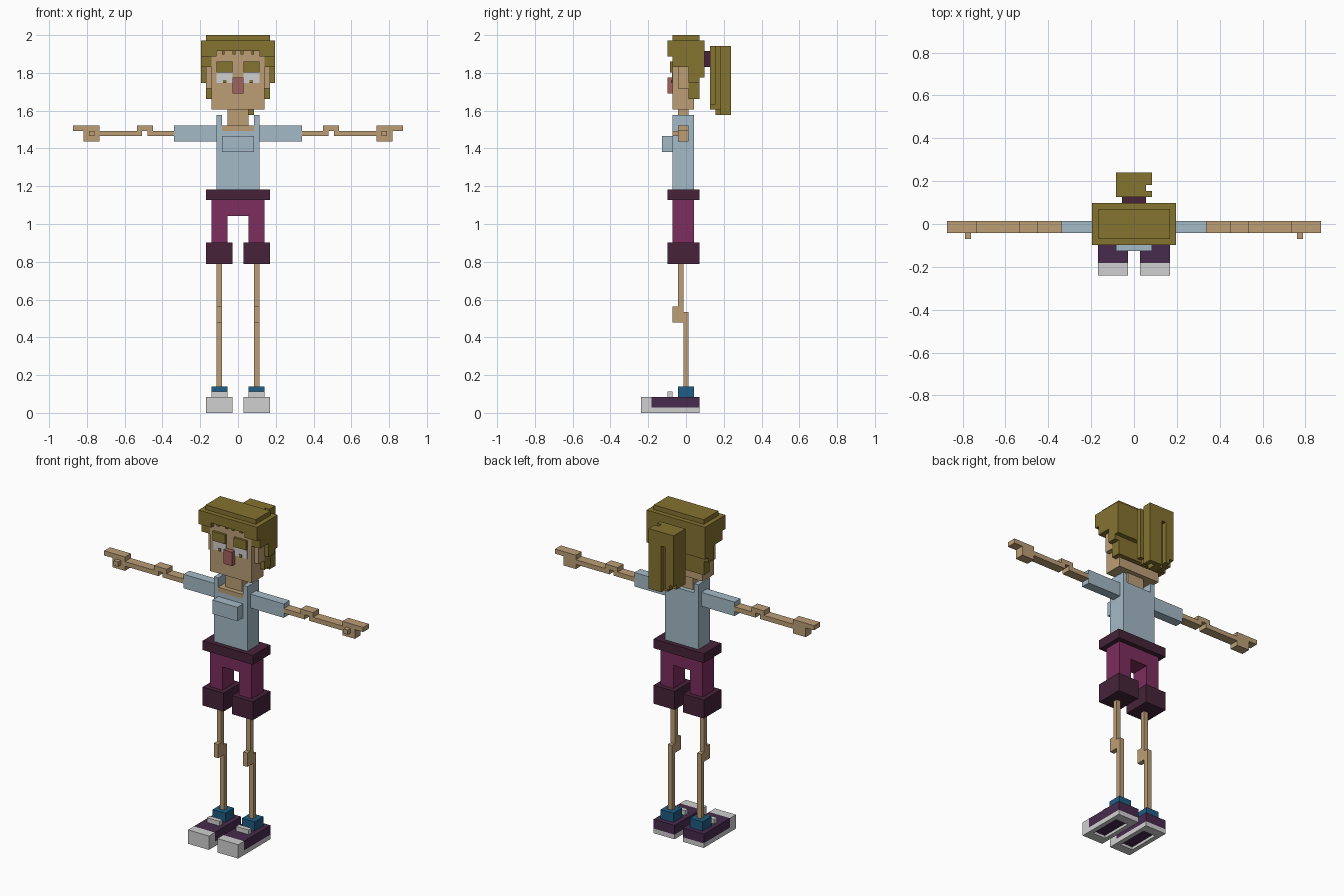
import bpy, bmesh

if "Cube" in bpy.data.objects:
    bpy.data.objects.remove(bpy.data.objects["Cube"])

V = 2 / 71          # edge of one block
MID = 8.5           # depth centre in blocks


def srgb(h):
    out = []
    for i in (0, 2, 4):
        c = int(h[i:i + 2], 16) / 255
        out.append(c / 12.92 if c <= 0.04045 else ((c + 0.055) / 1.055) ** 2.4)
    return (*out, 1)


MATS = {}
for name, h in dict(hair="857330", skin="BC9F76", shirt="A4BBC7", shorts="7D2D5E",
                    trim="46243A", shoe="472B4D", sock="205D85", white="D0D0D0",
                    nose="A0625F").items():
    MATS[name] = bpy.data.materials.new(name)
    MATS[name].diffuse_color = srgb(h)


def blocks(name, mat, boxes, mirror=False):
    """One object from boxes (x0, x1, y0, y1, z0, z1) in block units."""
    bm = bmesh.new()
    if mirror:
        boxes = boxes + [(-b[1], -b[0], *b[2:]) for b in boxes]
    for x0, x1, y0, y1, z0, z1 in boxes:
        r = bmesh.ops.create_cube(bm, size=1)
        for v in r["verts"]:
            v.co = ((x1 if v.co.x > 0 else x0) * V,
                    ((y1 if v.co.y > 0 else y0) - MID) * V,
                    (z1 if v.co.z > 0 else z0) * V)
    me = bpy.data.meshes.new(name)
    bm.to_mesh(me)
    bm.free()
    me.materials.append(MATS[mat])
    ob = bpy.data.objects.new(name, me)
    bpy.context.collection.objects.link(ob)


# Shoes: hollow-bottomed sole, toe cap, upper, tongue
blocks("shoe_soles", "white", [(1, 2, 0, 11, 0, 1), (5, 6, 0, 11, 0, 1),
                               (2, 5, 0, 2, 0, 1), (2, 5, 9, 11, 0, 1),
                               (1, 6, 0, 2, 1, 3)], True)
blocks("shoe_uppers", "shoe", [(1, 6, 2, 11, 1, 3), (2, 5, 2, 9, 0.6, 1)], True)
blocks("shoe_tongues", "white", [(2, 5, 5, 6, 3, 4)], True)
blocks("socks", "sock", [(2, 5, 7, 10, 3, 5)], True)

# Legs with protruding knees
blocks("legs", "skin", [(3, 4, 8, 9, 5, 19), (3, 4, 6, 8, 17, 20),
                        (3, 4, 7, 8, 20, 28)], True)

# Shorts
blocks("shorts_cuffs", "trim", [(1, 6, 5, 11, 28, 32)], True)
blocks("shorts_legs", "shorts", [(2, 5, 6, 10, 32, 37)], True)
blocks("shorts_hips", "shorts", [(-5, 5, 6, 10, 37, 40)])
blocks("belt", "trim", [(-6, 6, 5, 11, 40, 42)])

# Shirt, chest and sleeves
blocks("shirt", "shirt", [(-4, 4, 6, 10, 42, 53), (-3, 3, 9, 10, 53, 54),
                          (-3, 3, 4, 6, 49, 52)])
blocks("shirt_shoulders", "shirt", [(3, 4, 6, 10, 53, 56)], True)
blocks("sleeves", "shirt", [(4, 12, 7, 9, 51, 54)], True)

# Neck
blocks("neck", "skin", [(-3, 3, 6, 9, 53, 54), (-2, 2, 7, 9, 54, 57)])

# Arms: forearm, notched elbow, hand, fingers, thumb
blocks("arms", "skin", [(12, 17, 7, 9, 52, 53), (16, 19, 7, 9, 53, 54),
                        (18, 26, 7, 9, 52, 53), (26, 29, 7, 9, 51, 54),
                        (29, 31, 7, 9, 53, 54), (27, 28, 6, 7, 52, 53)], True)

# Head and face
blocks("head", "skin", [(-5, 5, 6, 10, 57, 68)])
blocks("ears", "skin", [(5, 6, 7, 9, 61, 65)], True)
blocks("nose", "nose", [(-1, 1, 5, 6, 60, 63)])
blocks("eye_whites", "white", [(1, 4, 5.85, 6, 62, 64)], True)
blocks("pupils", "hair", [(2.2, 2.8, 5.7, 5.85, 62, 62.6)], True)
blocks("brows", "hair", [(1, 4, 5.5, 6, 64, 66)], True)

# Hair: flat crown, stepped sides, back of head
blocks("hair_crown", "hair", [(-6, 6, 6, 11, 70, 71), (-7, 7, 5, 12, 68, 70)])
blocks("hair_sides", "hair", [(5, 7, 5, 12, 67, 68), (5, 7, 6, 12, 65, 67),
                              (5, 7, 9, 12, 63, 65), (5, 7, 9, 11, 62, 63),
                              (5, 6, 9, 11, 59, 62), (4, 5, 5, 6, 67, 68)], True)
blocks("hair_back", "hair", [(-5, 5, 10, 12, 63, 68), (-5, 5, 10, 11, 59, 63)])
blocks("fringe_locks", "hair", [(0.5, 1, 5.5, 6, 67.4, 68),
                                (2.5, 3, 5.5, 6, 67.4, 68)], True)

# Ponytail with grooves, and its tie
blocks("hair_tie", "trim", [(-2, 2, 12, 13, 65, 68)])
blocks("ponytail", "hair", [(-3, 2, 13, 16, 57, 69), (2, 3, 13, 14, 58, 69),
                            (2, 3, 15, 17, 56, 69), (-3, 2, 16, 17, 66, 69),
                            (0, 2, 16, 17, 56, 66), (-2, -1, 16, 17, 57, 66),
                            (-3, -2, 16, 17, 58, 66), (-1, 1, 14, 16, 56, 57)])

for m in bpy.data.materials:
    if m.users and not m.is_grease_pencil:
        m.use_nodes = True
        m.node_tree.nodes["Principled BSDF"].inputs["Base Color"].default_value = m.diffuse_color
